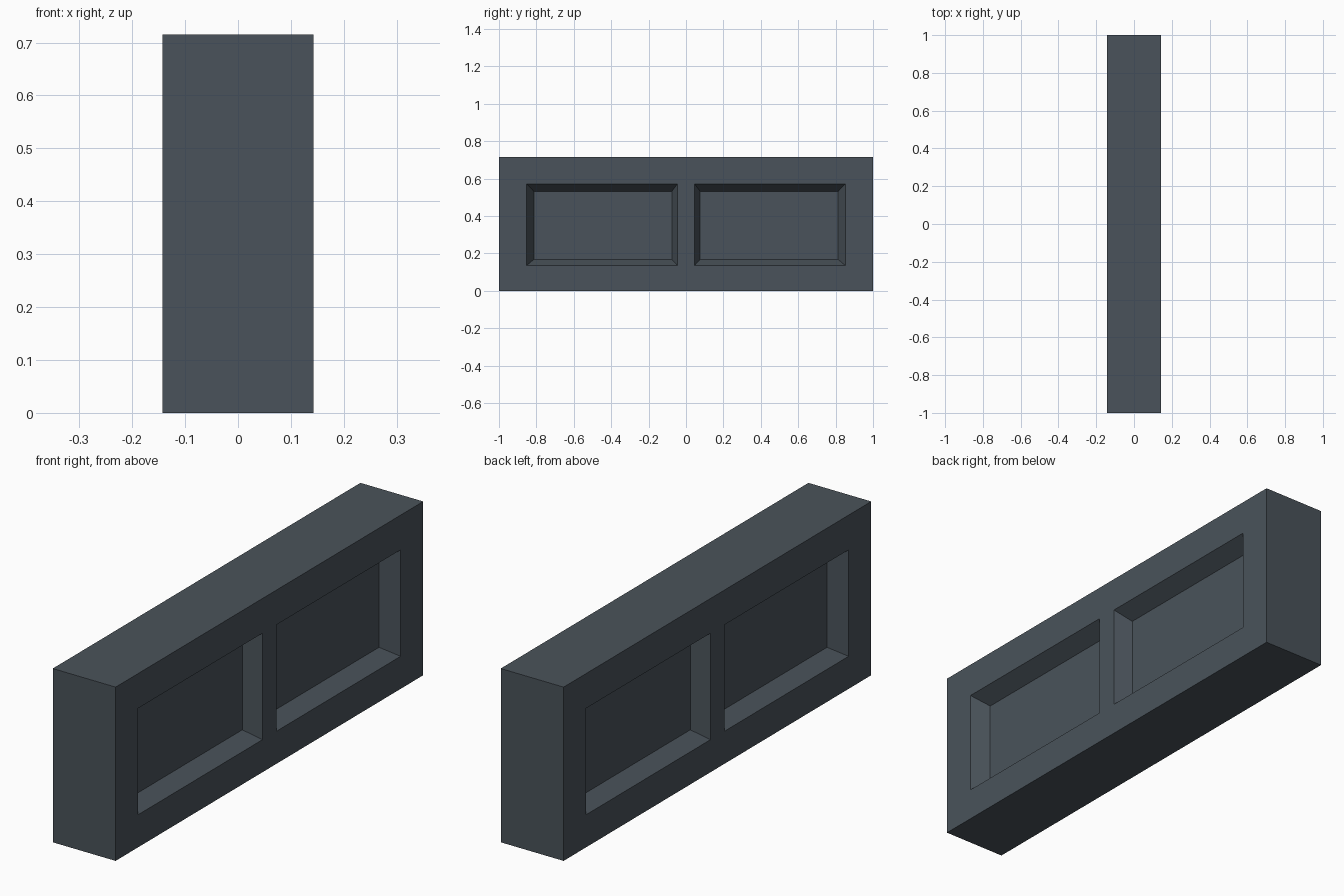
import bpy, bmesh
from mathutils import Vector

if "Cube" in bpy.data.objects:
    bpy.data.objects.remove(bpy.data.objects["Cube"])

HALF_X, HALF_Y, HEIGHT = 0.143, 1.0, 0.715
DEPTH = 0.071                              # recess depth on each broad side
OUT_Y, OUT_Z = (0.045, 0.853), (0.134, 0.572)   # recess opening (mirrored in y)
IN_Y, IN_Z = (0.075, 0.814), (0.167, 0.532)     # recess floor

mat = bpy.data.materials.new("dark slate grey")
mat.diffuse_color = (0.068, 0.086, 0.103, 1)
mat.use_nodes = True
mat.node_tree.nodes["Principled BSDF"].inputs["Base Color"].default_value = mat.diffuse_color

# solid block
bm = bmesh.new()
bmesh.ops.create_cube(bm, size=1)
for v in bm.verts:
    v.co = Vector((v.co.x * 2 * HALF_X, v.co.y * 2 * HALF_Y, (v.co.z + 0.5) * HEIGHT))


def cut(co, no):
    bmesh.ops.bisect_plane(bm, geom=bm.verts[:] + bm.edges[:] + bm.faces[:],
                           plane_co=co, plane_no=no)


# cut lines around the panel openings
for y in OUT_Y:
    for s in (-1, 1):
        cut((0, s * y, 0), (0, 1, 0))
for z in OUT_Z:
    cut((0, 0, z), (0, 0, 1))

# two sunken panels with sloping walls on each broad side
bm.normal_update()
panels = []
for f in bm.faces:
    c = f.calc_center_median()
    if abs(f.normal.x) > 0.9 and OUT_Y[0] < abs(c.y) < OUT_Y[1] and OUT_Z[0] < c.z < OUT_Z[1]:
        panels.append(f)
mid_y, mid_z = sum(OUT_Y) / 2, sum(OUT_Z) / 2
bmesh.ops.inset_individual(bm, faces=panels, thickness=0.02)
for f in panels:
    for v in f.verts:
        sx, sy = (1 if v.co.x > 0 else -1), (1 if v.co.y > 0 else -1)
        v.co = (sx * (HALF_X - DEPTH), sy * IN_Y[abs(v.co.y) > mid_y], IN_Z[v.co.z > mid_z])

mesh = bpy.data.meshes.new("panelled_block")
bm.normal_update()
bm.to_mesh(mesh)
bm.free()
mesh.materials.append(mat)
bpy.context.collection.objects.link(bpy.data.objects.new("panelled_block", mesh))
